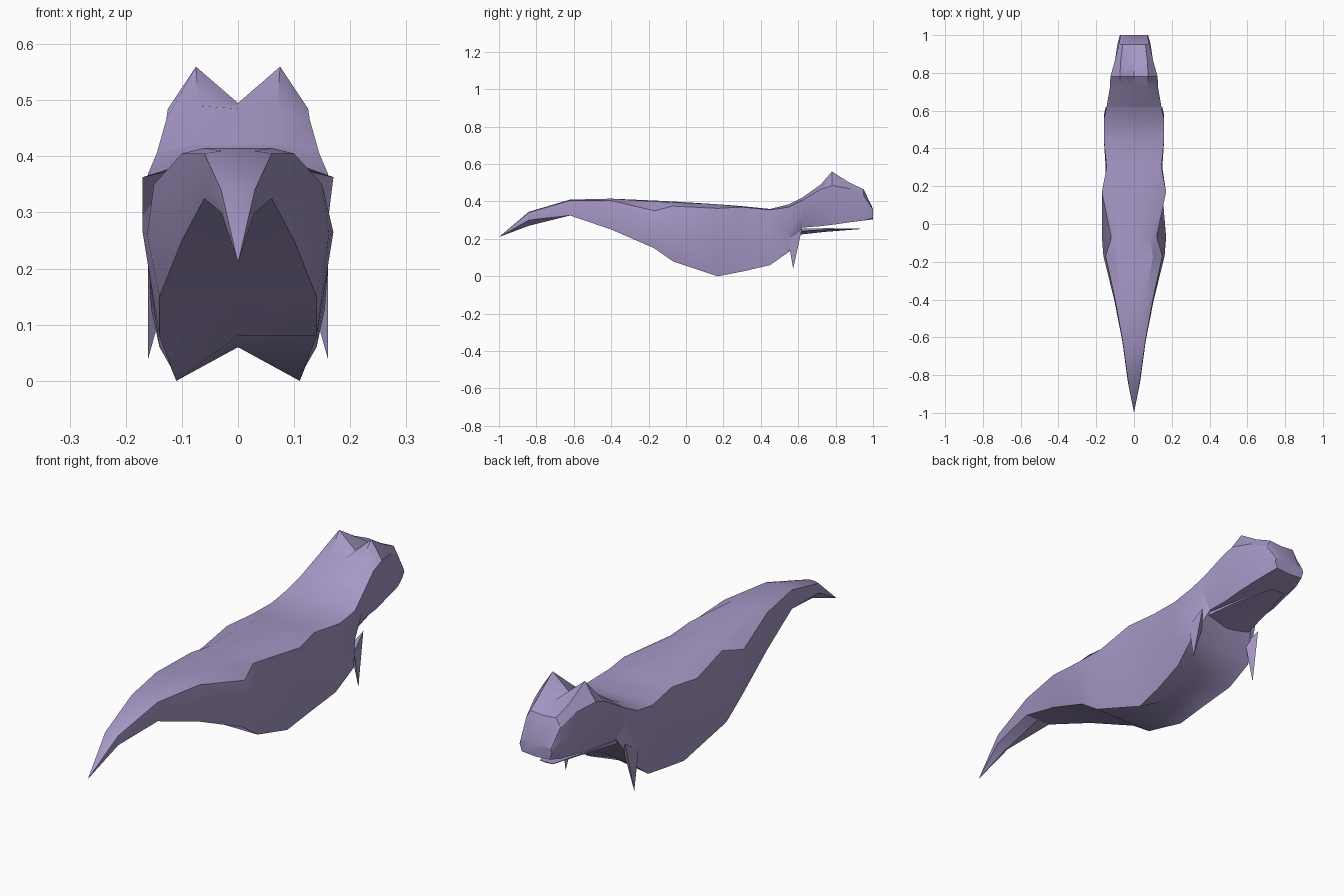
import bpy, bmesh, math

if "Cube" in bpy.data.objects:
    bpy.data.objects.remove(bpy.data.objects["Cube"])

mat = bpy.data.materials.new("lilac")
mat.diffuse_color = (0.38, 0.31, 0.56, 1)
mat.use_nodes = True
mat.node_tree.nodes["Principled BSDF"].inputs["Base Color"].default_value = mat.diffuse_color


def finish(name, bm, smooth=True):
    bmesh.ops.remove_doubles(bm, verts=bm.verts, dist=0.0005)
    bmesh.ops.recalc_face_normals(bm, faces=bm.faces)
    me = bpy.data.meshes.new(name)
    bm.to_mesh(me)
    bm.free()
    ob = bpy.data.objects.new(name, me)
    bpy.context.collection.objects.link(ob)
    me.materials.append(mat)
    if smooth:
        bpy.ops.object.select_all(action='DESELECT')
        ob.select_set(True)
        bpy.context.view_layer.objects.active = ob
        bpy.ops.object.shade_smooth_by_angle(angle=math.radians(30))
    return ob


def loft(name, rows, cap_end=False):
    """Skin mirrored half sections: (y, top z, points down one side, bottom z)."""
    bm = bmesh.new()
    rings = []
    for y, top, side, bottom in rows:
        pts = [(0, top)] + side + [(0, bottom)] + [(-x, z) for x, z in reversed(side)]
        rings.append([bm.verts.new((x, y, z)) for x, z in pts])
    n = len(rings[0])
    for a, b in zip(rings, rings[1:]):
        for i in range(n):
            j = (i + 1) % n
            bm.faces.new((a[i], a[j], b[j], b[i]))
    if cap_end:
        bm.faces.new(rings[-1])
    return finish(name, bm)


neck = (.62, .42, [(.08, .42), (.145, .405), (.145, .33), (.11, .26)], .26)

# tail, hips and chest
loft("body", [
    (-1.0, .21, [(0, .21)] * 4, .21),
    (-.84, .345, [(.015, .345), (.03, .34), (.032, .32), (.03, .30)], .27),
    (-.62, .41, [(.03, .41), (.06, .405), (.062, .36), (.06, .325)], .325),
    (-.40, .415, [(.06, .415), (.10, .405), (.105, .33), (.10, .25)], .25),
    (-.17, .405, [(.10, .40), (.15, .35), (.162, .26), (.14, .15)], .15),
    (-.07, .40, [(.08, .395), (.12, .375), (.17, .265), (.14, .08)], .08),
    (.17, .385, [(.10, .385), (.17, .363), (.15, .20), (.11, 0)], .06),
    (.30, .375, [(.08, .375), (.145, .37), (.15, .20), (.12, .025)], .07),
    (.45, .36, [(.08, .36), (.16, .355), (.16, .20), (.14, .06)], .08),
    (.55, .385, [(.08, .385), (.16, .37), (.16, .25), (.155, .13)], .15),
    neck])

# head, with the two ear peaks in the third section
loft("head", [
    neck,
    (.72, .485, [(.07, .49), (.128, .465), (.125, .36), (.10, .268)], .268),
    (.78, .495, [(.075, .56), (.125, .485), (.12, .38), (.10, .275)], .275),
    (.87, .495, [(.07, .503), (.10, .47), (.10, .38), (.09, .288)], .288),
    (.95, .46, [(.06, .465), (.08, .43), (.088, .38), (.08, .298)], .298),
    (1.0, .36, [(.05, .36), (.07, .355), (.075, .34), (.065, .31)], .305)],
    cap_end=True)

# thin lower jaw
loft("jaw", [
    (.60, .255, [(.11, .255), (.11, .24)], .222),
    (.75, .257, [(.08, .257), (.08, .25)], .238),
    (.93, .256, [(.03, .256), (.03, .254)], .252)], cap_end=True)

# small claws pointing down beside the chest
for s, label in ((1, "right"), (-1, "left")):
    bm = bmesh.new()
    base = [bm.verts.new(p) for p in
            ((s * .16, .545, .20), (s * .15, .62, .255), (s * .115, .58, .20))]
    tip = bm.verts.new((s * .16, .573, .04))
    bm.faces.new(base)
    for i in range(3):
        bm.faces.new((base[i], base[(i + 1) % 3], tip))
    finish("claw_" + label, bm, smooth=False)
